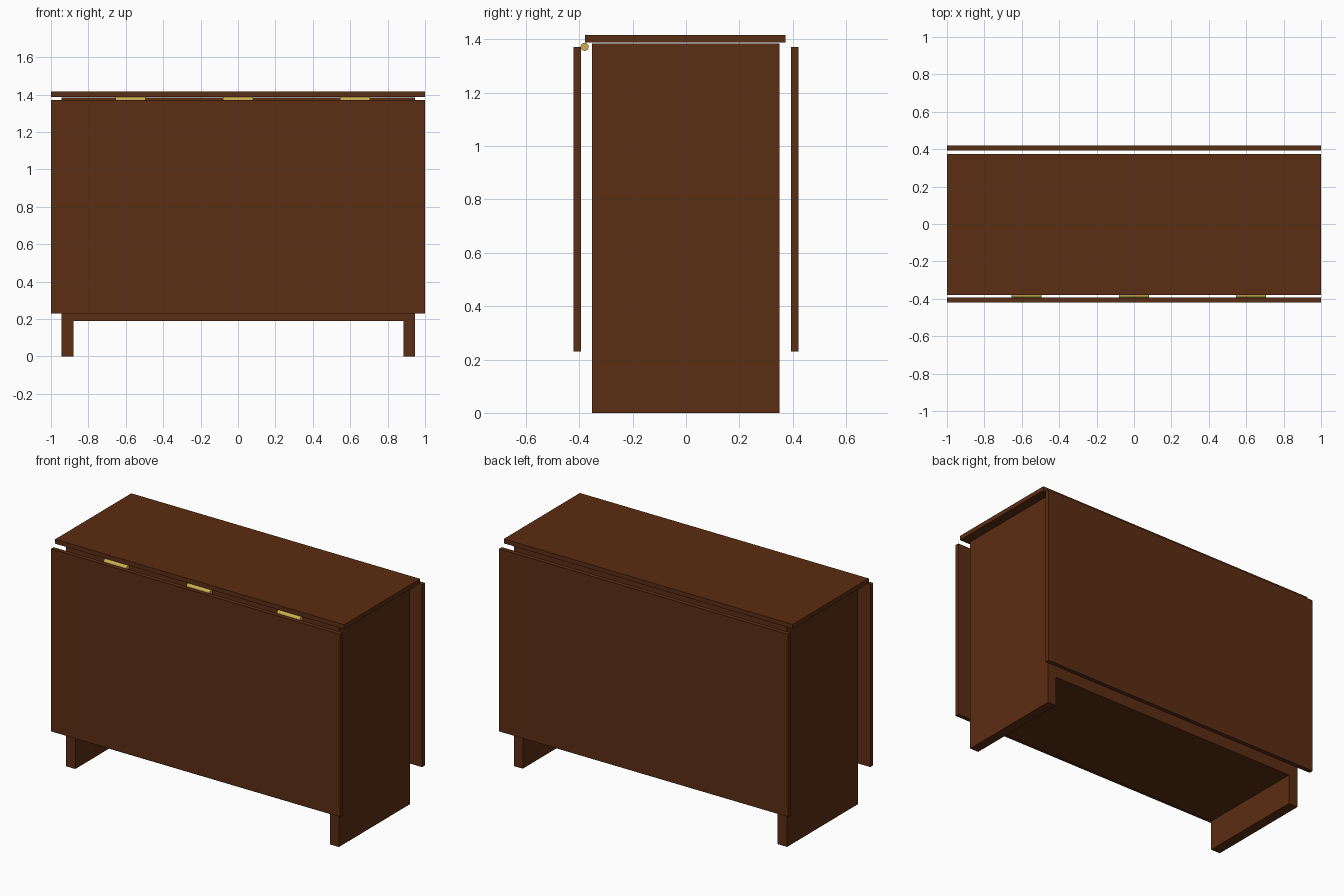
import bpy, bmesh, math

if "Cube" in bpy.data.objects:
    bpy.data.objects.remove(bpy.data.objects["Cube"])


def material(name, color):
    m = bpy.data.materials.new(name)
    m.diffuse_color = (*color, 1)
    m.use_nodes = True
    m.node_tree.nodes["Principled BSDF"].inputs["Base Color"].default_value = m.diffuse_color
    return m


wood = material("dark_wood", (0.105, 0.026, 0.006))
brass = material("brass", (0.6, 0.43, 0.08))


def board(name, x, y, z):
    """Box from (min, max) ranges."""
    bpy.ops.mesh.primitive_cube_add(
        size=1, location=[(a + b) / 2 for a, b in (x, y, z)])
    o = bpy.context.object
    o.name = name
    o.scale = [b - a for a, b in (x, y, z)]
    bpy.ops.object.transform_apply(location=False, rotation=False, scale=True)
    o.data.materials.append(wood)
    return o


# body: block with two full-depth feet, one profile extruded along y
profile = [(-0.945, 0), (-0.88, 0), (-0.88, 0.19), (0.885, 0.19),
           (0.885, 0), (0.945, 0), (0.945, 1.384), (-0.945, 1.384)]
bm = bmesh.new()
face = bm.faces.new([bm.verts.new((x, -0.352, z)) for x, z in profile])
ext = bmesh.ops.extrude_face_region(bm, geom=[face])["geom"]
bmesh.ops.translate(bm, vec=(0, 0.702, 0),
                    verts=[v for v in ext if isinstance(v, bmesh.types.BMVert)])
bmesh.ops.recalc_face_normals(bm, faces=bm.faces)
mesh = bpy.data.meshes.new("body")
bm.to_mesh(mesh)
bm.free()
mesh.materials.append(wood)
body = bpy.data.objects.new("body", mesh)
bpy.context.collection.objects.link(body)

# table top and the two hanging leaves
board("table_top", (-1, 1), (-0.379, 0.373), (1.388, 1.416))
board("front_leaf", (-1, 1), (-0.421, -0.394), (0.23, 1.372))
board("back_leaf", (-1, 1), (0.393, 0.421), (0.23, 1.372))

# hinge barrels along the front edge
for i, x in enumerate((-0.575, 0, 0.625)):
    bpy.ops.mesh.primitive_cylinder_add(
        vertices=32, radius=0.015, depth=0.16,
        location=(x, -0.38, 1.372), rotation=(0, math.pi / 2, 0))
    hinge = bpy.context.object
    hinge.name = f"hinge_{i + 1}"
    hinge.data.materials.append(brass)
    bpy.ops.object.shade_smooth_by_angle()
